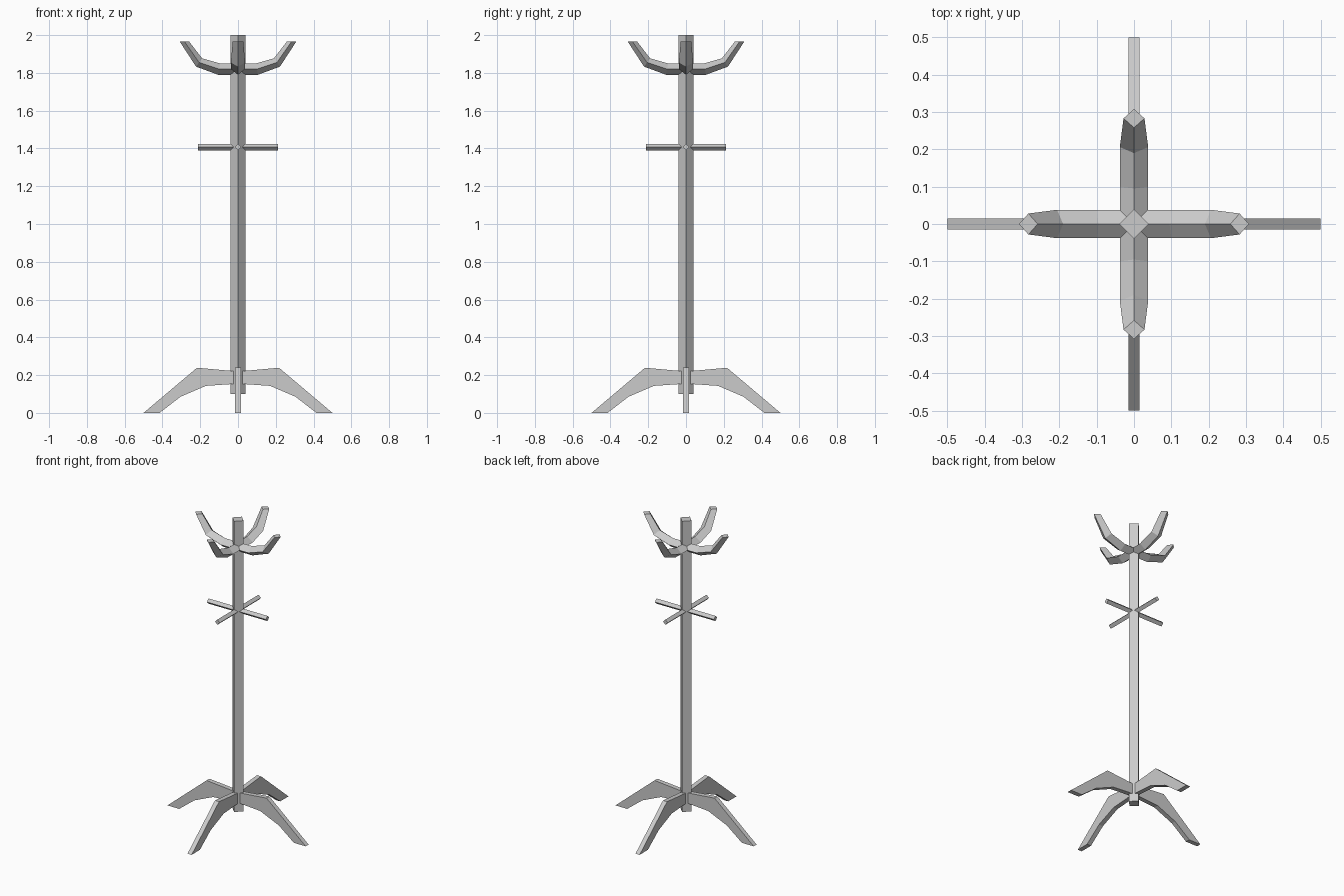
import bpy, bmesh, math
from mathutils import Matrix

if "Cube" in bpy.data.objects:
    bpy.data.objects.remove(bpy.data.objects["Cube"])


def finish(bm, name, smooth):
    bmesh.ops.recalc_face_normals(bm, faces=bm.faces)
    for f in bm.faces:
        f.smooth = smooth
        # keep end caps crisp
        if f.tag:
            f.smooth = False
            for e in f.edges:
                e.smooth = False
    mesh = bpy.data.meshes.new(name)
    bm.to_mesh(mesh)
    bm.free()
    obj = bpy.data.objects.new(name, mesh)
    bpy.context.collection.objects.link(obj)
    return obj


def diamond_loft(name, sections, angle=0.0):
    """Four-sided tube; each section is (low point, high point, half width) in the xz plane."""
    bm = bmesh.new()
    rings = []
    for (x0, z0), (x1, z1), w in sections:
        mx, mz = (x0 + x1) / 2, (z0 + z1) / 2
        pts = [(x0, 0, z0), (mx, w, mz), (x1, 0, z1), (mx, -w, mz)]
        rings.append([bm.verts.new(p) for p in pts])
    for a, b in zip(rings, rings[1:]):
        for i in range(4):
            j = (i + 1) % 4
            bm.faces.new((a[i], a[j], b[j], b[i]))
    for ring in (rings[0], rings[-1]):
        bm.faces.new(ring).tag = True
    bm.transform(Matrix.Rotation(angle, 4, 'Z'))
    return finish(bm, name, True)


def flat_leg(name, profile, half, angle):
    """Side profile extruded to a thin board."""
    bm = bmesh.new()
    face = bm.faces.new([bm.verts.new((x, -half, z)) for x, z in profile])
    ext = bmesh.ops.extrude_face_region(bm, geom=[face])
    moved = [v for v in ext['geom'] if isinstance(v, bmesh.types.BMVert)]
    bmesh.ops.translate(bm, verts=moved, vec=(0, 2 * half, 0))
    bm.transform(Matrix.Rotation(angle, 4, 'Z'))
    return finish(bm, name, False)


# Central pole
diamond_loft("pole", [((-0.04, 0.1), (0.04, 0.1), 0.04),
                      ((-0.04, 2.0), (0.04, 2.0), 0.04)])

hook = [((0, 1.79), (0, 1.85), 0.038),
        ((0.105, 1.79), (0.095, 1.85), 0.038),
        ((0.222, 1.833), (0.19, 1.877), 0.038),
        ((0.308, 1.965), (0.258, 1.965), 0.028)]
peg = [((0, 1.39), (0, 1.424), 0.017),
       ((0.213, 1.39), (0.213, 1.424), 0.017)]
leg = [(0, 0.22), (0.04, 0.223), (0.217, 0.239), (0.5, 0), (0.415, 0),
       (0.305, 0.085), (0.17, 0.143), (0.04, 0.152), (0, 0.155)]

# Four coat hooks, short pegs and splayed legs around the pole
for i, side in enumerate(("right", "back", "left", "front")):
    a = i * math.pi / 2
    diamond_loft(side + "_hook", hook, a)
    diamond_loft(side + "_peg", peg, a)
    flat_leg(side + "_leg", leg, 0.015, a)
